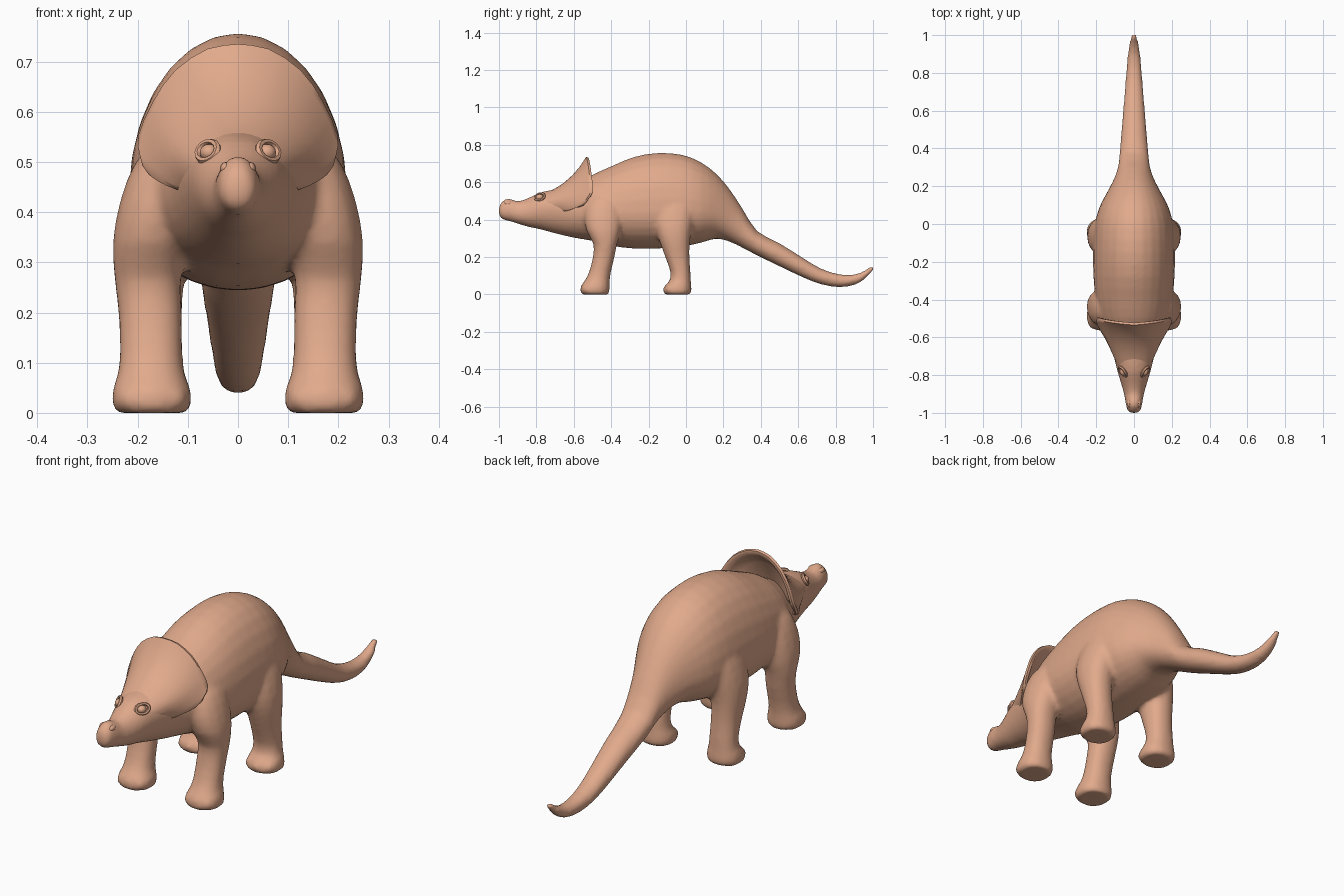
import bpy, bmesh
from math import sin, cos, pi, copysign
from mathutils import Vector

if "Cube" in bpy.data.objects:
    bpy.data.objects.remove(bpy.data.objects["Cube"])

skin = bpy.data.materials.new("skin")
skin.diffuse_color = (0.75, 0.40, 0.26, 1)
skin.use_nodes = True
skin.node_tree.nodes["Principled BSDF"].inputs["Base Color"].default_value = skin.diffuse_color


def finish(name, bm, mirror=False, angle=50):
    bmesh.ops.recalc_face_normals(bm, faces=bm.faces)
    me = bpy.data.meshes.new(name)
    bm.to_mesh(me)
    bm.free()
    ob = bpy.data.objects.new(name, me)
    bpy.context.collection.objects.link(ob)
    me.materials.append(skin)
    bpy.ops.object.select_all(action='DESELECT')
    bpy.context.view_layer.objects.active = ob
    ob.select_set(True)
    bpy.ops.object.shade_smooth_by_angle(angle=angle * pi / 180)
    if mirror:
        ob.modifiers.new("mirror", 'MIRROR')
    return ob


def refine(rows):
    """Insert a Catmull-Rom midpoint between neighbouring sections."""
    out = []
    for i in range(len(rows) - 1):
        a, b = rows[max(i - 1, 0)], rows[i]
        c, d = rows[i + 1], rows[min(i + 2, len(rows) - 1)]
        out += [b, tuple((9 * (q + r) - p - s) / 16 for p, q, r, s in zip(a, b, c, d))]
    return out + [rows[-1]]


def loft(bm, rings, caps=True):
    vs = [[bm.verts.new(p) for p in r] for r in rings]
    n = len(vs[0])
    for a, b in zip(vs, vs[1:]):
        for k in range(n):
            j = (k + 1) % n
            bm.faces.new((a[k], a[j], b[j], b[k]))
    if caps:
        bm.faces.new(vs[0])
        bm.faces.new(vs[-1])


def oval(n, power=2.0):
    f = lambda v: copysign(abs(v) ** (2 / power), v)
    return [(f(cos(2 * pi * k / n)), f(sin(2 * pi * k / n))) for k in range(n)]


def blob(bm, centre, radii):
    made = bmesh.ops.create_uvsphere(bm, u_segments=12, v_segments=8, radius=1)["verts"]
    for v in made:
        v.co = Vector(centre) + Vector(a * b for a, b in zip(v.co, radii))


# Head, trunk and tail: y, bottom z, top z, half width, height fraction of widest point
trunk = [
    (-1.0, .423, .47, .022, .45), (-.985, .402, .495, .036, .45), (-.95, .393, .515, .044, .45),
    (-.90, .378, .498, .053, .45), (-.84, .36, .517, .07, .5), (-.78, .348, .545, .088, .55),
    (-.70, .326, .562, .108, .58), (-.60, .303, .58, .135, .52), (-.50, .286, .64, .178, .45),
    (-.40, .26, .685, .203, .42), (-.28, .245, .735, .215, .39), (-.15, .245, .757, .217, .38),
    (-.02, .256, .747, .21, .38), (.08, .276, .707, .187, .38), (.16, .298, .647, .147, .38),
    (.23, .283, .567, .11, .4), (.30, .25, .462, .085, .45), (.38, .208, .339, .076, .5),
    (.50, .150, .274, .066, .5), (.62, .093, .199, .056, .5), (.72, .054, .139, .048, .5),
    (.82, .038, .108, .04, .5), (.90, .050, .107, .033, .5), (.95, .077, .125, .026, .5),
    (.985, .112, .148, .019, .5), (1.003, .13, .154, .011, .5)]
body = bmesh.new()
rings = []
for y, lo, hi, w, m in refine(trunk):
    mid = lo + (hi - lo) * m
    rings.append([(w * c, y, mid + s * (hi - mid if s > 0 else mid - lo))
                  for c, s in oval(28)])
loft(body, rings)

# Legs: z, centre x, centre y, radius x, radius y
front = [(0, .172, -.485, .070, .070), (.012, .172, -.487, .079, .078),
         (.045, .172, -.485, .079, .077), (.075, .173, -.474, .068, .067),
         (.12, .173, -.46, .063, .059), (.20, .175, -.44, .064, .058),
         (.27, .18, -.432, .067, .064), (.34, .172, -.44, .078, .092),
         (.42, .153, -.44, .083, .105), (.50, .125, -.435, .080, .095),
         (.56, .09, -.43, .06, .06)]
hind = [(0, .172, -.046, .070, .066), (.012, .172, -.046, .079, .076),
        (.045, .172, -.042, .078, .071), (.075, .173, -.031, .067, .057),
        (.12, .173, -.03, .063, .054), (.20, .175, -.046, .064, .065),
        (.28, .176, -.06, .071, .081), (.36, .165, -.066, .081, .100),
        (.45, .14, -.06, .085, .112), (.53, .112, -.05, .078, .10),
        (.60, .08, -.045, .06, .06)]
for side in (1, -1):
    for rows in (front, hind):
        loft(body, [[(side * (x + rx * c), y + ry * s, z) for c, s in oval(16, 2.2)]
                    for z, x, y, rx, ry in refine(rows)])
    # Three blunt toes on each foot
    for y in (-.541, -.097):
        for dx, dy in ((-.045, .012), (0, 0), (.045, .012)):
            blob(body, (side * (.172 + dx), y + dy, .028), (.026, .027, .026))

# Melt trunk, legs and toes into one soft skin
ob = finish("body_legs_and_tail", body)
melt = ob.modifiers.new("melt", 'REMESH')
melt.mode = 'VOXEL'
melt.voxel_size = .011
melt.use_smooth_shade = True
soft = ob.modifiers.new("soften", 'SMOOTH')
soft.factor = .5
soft.iterations = 6

# Frill: rim from top centre to the cheek, swept from the head to the rim and back to the neck
half = [(0, -.535, .735), (.06, -.53, .726), (.125, -.522, .683), (.17, -.514, .62),
        (.198, -.508, .555), (.196, -.53, .515), (.178, -.56, .475), (.115, -.60, .462)]
half = refine(half)
rim = [Vector((-x, y, z)) for x, y, z in half[:0:-1]] + [Vector(p) for p in half]
rings = []
for t in (0, .2, .4, .6, .8, .93, 1):
    ring = []
    for p in rim:
        low = min(max((.60 - p.z) / .14, 0), 1)
        base = Vector((p.x * (.46 - .02 * low), -.76 + .07 * low, .46 + (p.z - .46) * .28 - .03 * low))
        mid = Vector((p.x * (.87 - .12 * low), p.y - .075, .46 + (p.z - .46) * .50 - .03 * low))
        ring.append(base * (1 - t) ** 2 + mid * 2 * t * (1 - t) + p * t * t)
    rings.append(ring)
for s, dy in ((.985, .012), (.93, .012), (.85, -.008), (.7, -.04), (.45, -.06)):
    rings.append([Vector((p.x * s, p.y + dy, .49 + (p.z - .49) * s)) for p in rim])
bm = bmesh.new()
loft(bm, rings)
finish("neck_frill", bm)

# Eyeballs and lid rings, sunk into the head
bm = bmesh.new()
blob(bm, (.057, -.782, .519), (.019, .021, .017))
finish("eyes", bm, mirror=True)

out = Vector((.68, -.55, .48)).normalized()
along = Vector((.45, .80, .1))
along = (along - out * along.dot(out)).normalized()
up = out.cross(along)
lids = []
for k in range(14):
    a = 2 * pi * k / 14
    spoke = along * cos(a) * .030 + up * sin(a) * .021
    c = Vector((.060, -.782, .521)) + spoke
    lids.append([c + spoke.normalized() * .007 * cos(b) + out * .008 * sin(b)
                 for b in (i * pi / 3 for i in range(6))])
bm = bmesh.new()
loft(bm, lids + [lids[0]], caps=False)
bmesh.ops.remove_doubles(bm, verts=bm.verts, dist=1e-5)
finish("eyelids", bm, mirror=True)

# Nostril bumps on the snout
bm = bmesh.new()
blob(bm, (.024, -.95, .487), (.012, .022, .013))
finish("nostrils", bm, mirror=True)
